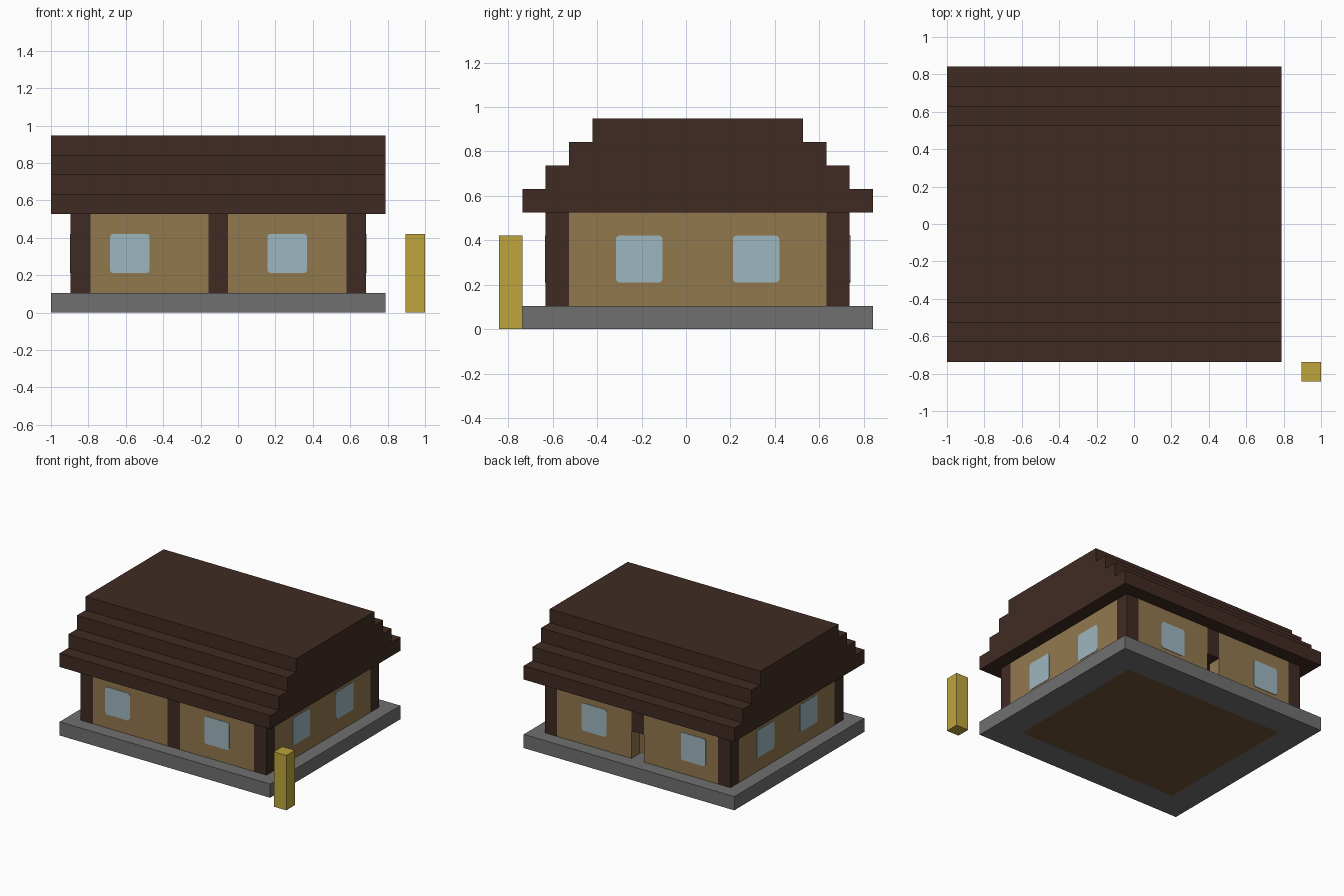
import bpy
import bmesh
from mathutils import Vector

default = bpy.data.objects.get("Cube")
if default:
    bpy.data.objects.remove(default, do_unlink=True)

U = 2 / 19                       # size of one building block
ORIGIN = Vector((-1, -8 * U, 0))


def material(name, rgb):
    lin = [((c / 255 + 0.055) / 1.055) ** 2.4 for c in rgb] + [1]
    mat = bpy.data.materials.new(name)
    mat.use_nodes = True
    mat.diffuse_color = lin
    mat.node_tree.nodes["Principled BSDF"].inputs["Base Color"].default_value = lin
    return mat


DARK = material("dark timber", (64, 43, 35))
TAN = material("tan planks", (146, 120, 79))
GREY = material("grey stone", (112, 112, 112))
FLOOR = material("brown floor", (110, 84, 54))
GLASS = material("pale glass", (157, 183, 191))
GOLD = material("golden wood", (190, 165, 60))


def point(p):
    return ORIGIN + Vector(p) * U


def finish(name, bm, mat):
    bmesh.ops.recalc_face_normals(bm, faces=bm.faces)
    mesh = bpy.data.meshes.new(name)
    bm.to_mesh(mesh)
    bm.free()
    mesh.materials.append(mat)
    obj = bpy.data.objects.new(name, mesh)
    bpy.context.collection.objects.link(obj)
    return obj


def box(name, low, high, mat, round_axis=None):
    """Box between two block coordinates, optionally rounded along one axis."""
    a, b = point(low), point(high)
    bm = bmesh.new()
    bmesh.ops.create_cube(bm, size=1)
    for v in bm.verts:
        v.co = [(a[i] + b[i]) / 2 + v.co[i] * (b[i] - a[i]) for i in range(3)]
    if round_axis is not None:
        edges = [e for e in bm.edges
                 if abs((e.verts[0].co - e.verts[1].co).normalized()[round_axis]) > 0.9]
        bmesh.ops.bevel(bm, geom=edges, offset=0.016, segments=2,
                        profile=0.5, affect='EDGES')
    return finish(name, bm, mat)


def extrude_faces(bm, faces, offset):
    ext = bmesh.ops.extrude_face_region(bm, geom=faces, use_keep_orig=True)
    verts = [g for g in ext["geom"] if isinstance(g, bmesh.types.BMVert)]
    bmesh.ops.translate(bm, verts=verts, vec=offset)


# Stone foundation ring around the timber floor
def rectangle(x0, x1, y0, y1):
    return [(x0, y0), (x1, y0), (x1, y1), (x0, y1)]


bm = bmesh.new()
outer = [bm.verts.new(point((x, y, 0))) for x, y in rectangle(0, 17, 1, 16)]
inner = [bm.verts.new(point((x, y, 0))) for x, y in rectangle(2, 15, 3, 14)]
ring = [bm.faces.new((outer[i], outer[(i + 1) % 4], inner[(i + 1) % 4], inner[i]))
        for i in range(4)]
extrude_faces(bm, ring, (0, 0, U))
finish("foundation", bm, GREY)
box("floor", (2, 3, 0), (15, 14, 1), FLOOR)

# Front and back walls, each with corner posts, two panels and two windows
for side, y in (("front", 2), ("back", 14)):
    for hand, x in (("right", 1), ("left", 15)):
        box(f"{side}_{hand}_post", (x, y, 1), (x + 1, y + 1, 5), DARK)
    for hand, x in (("right", 2), ("left", 9)):
        box(f"{side}_{hand}_wall", (x, y, 1), (x + 6, y + 1, 5), TAN)
    for hand, x in (("right", 3), ("left", 11)):
        box(f"{side}_{hand}_window", (x, y - 0.03, 2), (x + 2, y + 1.03, 4), GLASS, 1)
    # The back has a doorway under a short post
    bottom = 1 if side == "front" else 3
    box(f"{side}_middle_post", (8, y, bottom), (9, y + 1, 5), DARK)

# Side walls
for hand, x in (("right", 1), ("left", 15)):
    box(f"{hand}_side_wall", (x, 3, 1), (x + 1, 14, 5), TAN)
    for place, y in (("front", 5), ("back", 10)):
        box(f"{hand}_side_{place}_window", (x - 0.03, y, 2), (x + 1.03, y + 2, 4), GLASS, 0)

# Stepped roof, one profile drawn across the width
left_steps = [(1 + s, 5 + s + r) for s in range(4) for r in (0, 1)]
right_steps = [(17 - y, z) for y, z in reversed(left_steps)]
bm = bmesh.new()
gable = bm.faces.new([bm.verts.new(point((0, y, z))) for y, z in left_steps + right_steps])
extrude_faces(bm, [gable], (17 * U, 0, 0))
finish("stepped_roof", bm, DARK)

# Free-standing post by the front corner
box("yard_post", (18, 0, 0), (19, 1, 4), GOLD)
